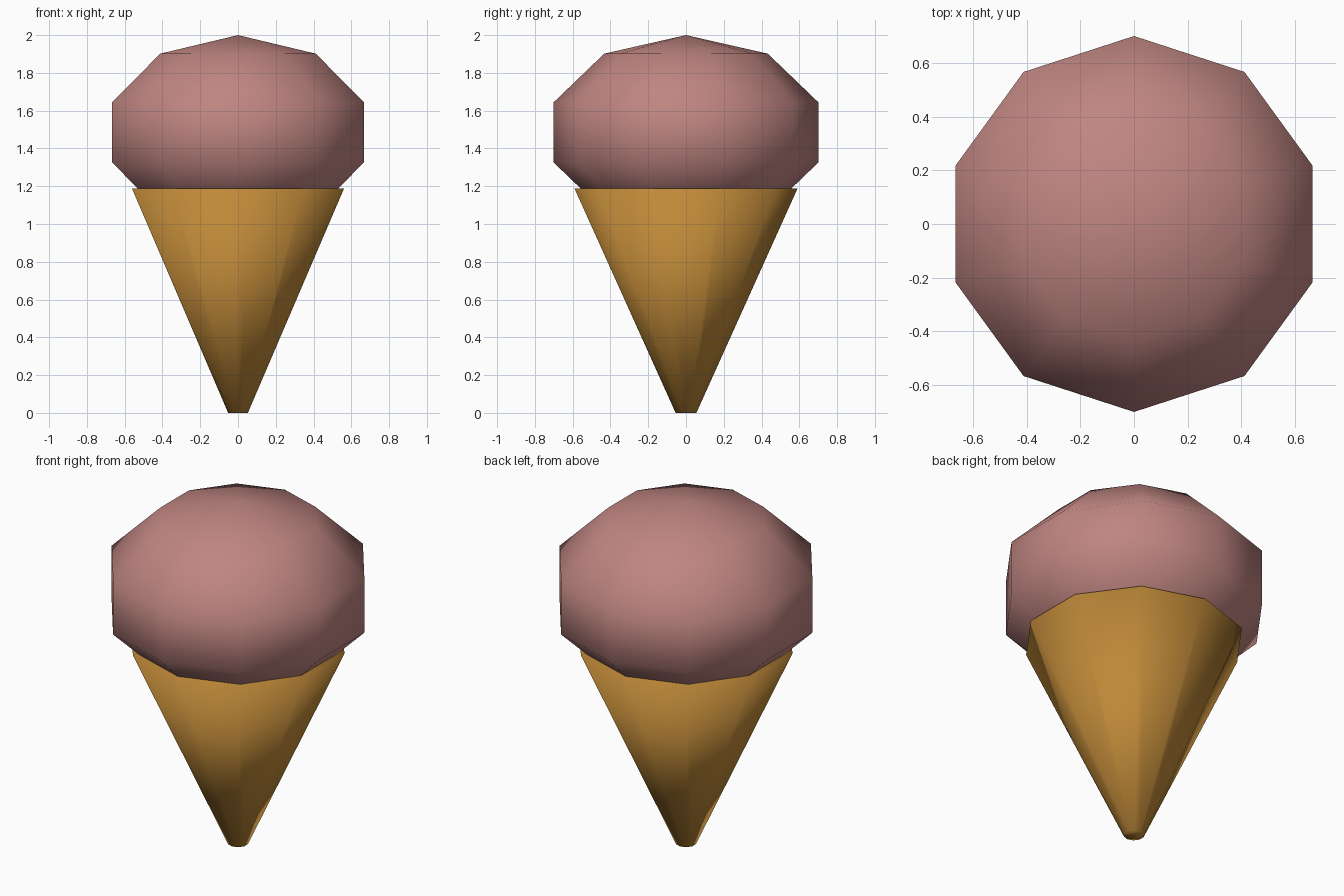
import bpy, bmesh, math
from mathutils import Matrix

if "Cube" in bpy.data.objects:
    bpy.data.objects.remove(bpy.data.objects["Cube"])


def material(name, color):
    mat = bpy.data.materials.new(name)
    mat.diffuse_color = (*color, 1)
    mat.use_nodes = True
    mat.node_tree.nodes["Principled BSDF"].inputs["Base Color"].default_value = mat.diffuse_color
    return mat


def add_part(name, bm, mat):
    for face in bm.faces:
        face.smooth = True
    bmesh.ops.recalc_face_normals(bm, faces=bm.faces)
    mesh = bpy.data.meshes.new(name)
    bm.to_mesh(mesh)
    bm.free()
    mesh.materials.append(mat)
    obj = bpy.data.objects.new(name, mesh)
    bpy.context.collection.objects.link(obj)


SIDES = 10
# Both parts have a corner pointing along +y and -y
TURN = Matrix.Rotation(math.pi / 2, 4, 'Z')


def align(bm):
    # Turn the part so that one corner sits exactly on the y axis
    corner = max(bm.verts, key=lambda v: v.co.xy.length)
    angle = math.atan2(corner.co.y, corner.co.x)
    bmesh.ops.transform(bm, matrix=TURN @ Matrix.Rotation(-angle, 4, 'Z'), verts=bm.verts)


# Wafer cone: capped, tapering to a small flat tip
CONE_HEIGHT = 1.187
bm = bmesh.new()
bmesh.ops.create_cone(bm, cap_ends=True, segments=SIDES, radius1=0.055,
                      radius2=0.59, depth=CONE_HEIGHT)
align(bm)
bmesh.ops.translate(bm, vec=(0, 0, CONE_HEIGHT / 2), verts=bm.verts)
add_part("wafer_cone", bm, material("wafer brown", (0.52, 0.25, 0.04)))

# Ice cream scoop: flattened low-poly ball sunk into the cone
SCOOP_HEIGHT = 0.515
bm = bmesh.new()
bmesh.ops.create_uvsphere(bm, u_segments=SIDES, v_segments=5, radius=1)
align(bm)
bmesh.ops.scale(bm, vec=(0.737, 0.737, SCOOP_HEIGHT), verts=bm.verts)
bmesh.ops.translate(bm, vec=(0, 0, 2 - SCOOP_HEIGHT), verts=bm.verts)
add_part("ice_cream_scoop", bm, material("strawberry pink", (0.52, 0.235, 0.22)))
